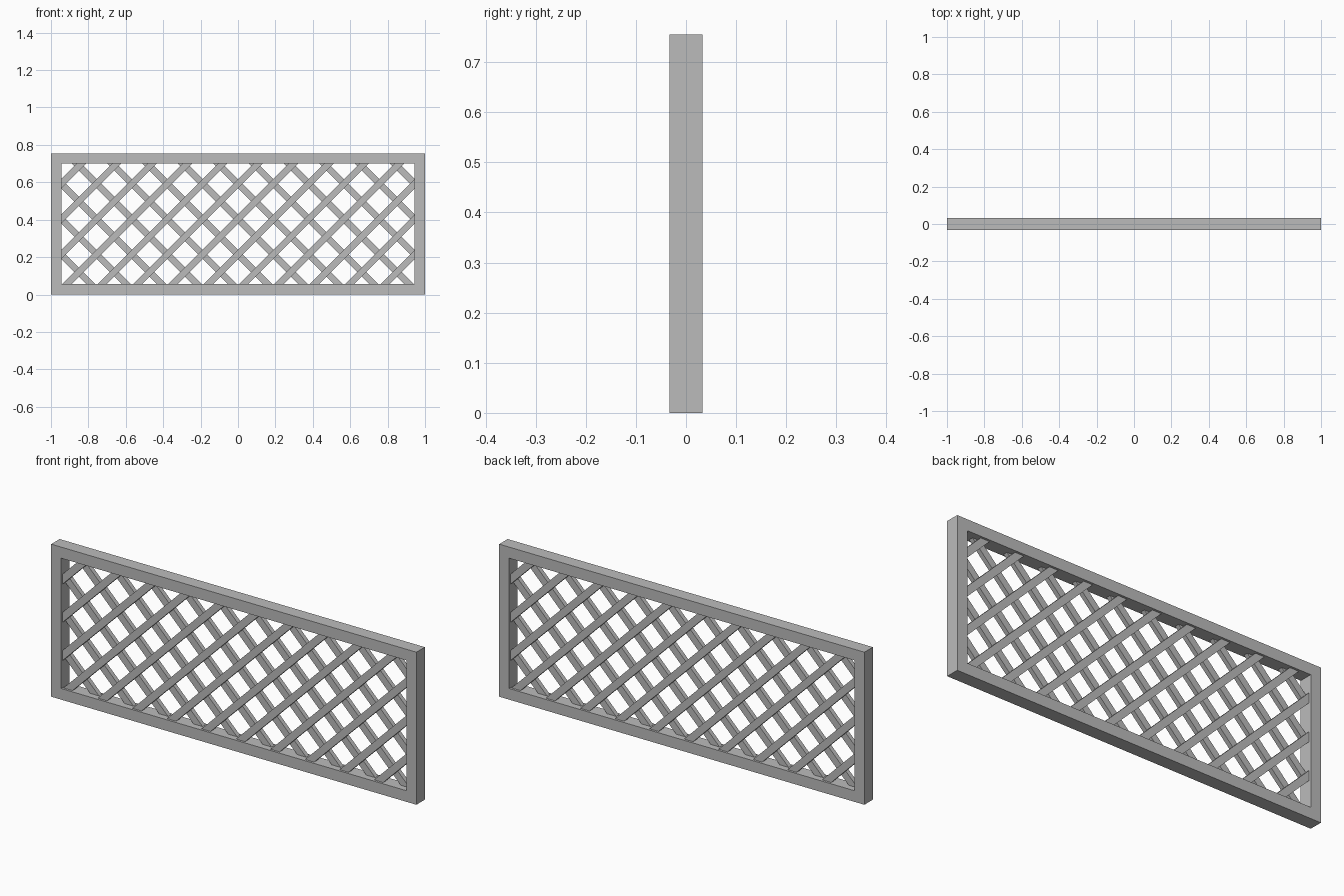
import bpy, bmesh, math
from mathutils import Matrix, Vector

if "Cube" in bpy.data.objects:
    bpy.data.objects.remove(bpy.data.objects["Cube"])

HEIGHT, DEPTH, RAIL = 0.755, 0.066, 0.055
X_IN, Z_LO, Z_HI = 1 - RAIL, RAIL, HEIGHT - RAIL
PITCH = 2 * X_IN / 10            # spacing of the slats along x
SLAT_W, SLAT_T = 0.035, 0.022
TUCK = 0.004                     # slat ends sit slightly inside the frame

grey = bpy.data.materials.new("plain grey")
grey.diffuse_color = (0.5, 0.5, 0.5, 1)
grey.use_nodes = True
grey.node_tree.nodes["Principled BSDF"].inputs["Base Color"].default_value = grey.diffuse_color


def add_object(name, bm):
    bmesh.ops.recalc_face_normals(bm, faces=bm.faces)
    me = bpy.data.meshes.new(name)
    bm.to_mesh(me)
    bm.free()
    me.materials.append(grey)
    ob = bpy.data.objects.new(name, me)
    bpy.context.collection.objects.link(ob)
    return ob


# Rectangular frame: a mitred ring extruded through its depth
bm = bmesh.new()
corners = [(-1, 0), (1, 0), (1, HEIGHT), (-1, HEIGHT)]
inner = [(-X_IN, Z_LO), (X_IN, Z_LO), (X_IN, Z_HI), (-X_IN, Z_HI)]
vo = [bm.verts.new((x, -DEPTH / 2, z)) for x, z in corners]
vi = [bm.verts.new((x, -DEPTH / 2, z)) for x, z in inner]
ring = [bm.faces.new((vo[i], vo[(i + 1) % 4], vi[(i + 1) % 4], vi[i])) for i in range(4)]
ext = bmesh.ops.extrude_face_region(bm, geom=ring, use_keep_orig=True)
moved = [g for g in ext["geom"] if isinstance(g, bmesh.types.BMVert)]
bmesh.ops.translate(bm, verts=moved, vec=(0, DEPTH, 0))
add_object("frame", bm)

# Planes that trim the slats to the opening
TRIM = [((X_IN + TUCK, 0, 0), (1, 0, 0)), ((-X_IN - TUCK, 0, 0), (-1, 0, 0)),
        ((0, 0, Z_HI + TUCK), (0, 0, 1)), ((0, 0, Z_LO - TUCK), (0, 0, -1))]


def slat(name, offset, lean, y):
    """Diagonal bar along z = offset + lean * x, trimmed to the opening."""
    bm = bmesh.new()
    mat = (Matrix.Translation((0, y, offset))
           @ Matrix.Rotation(-lean * math.pi / 4, 4, 'Y')
           @ Matrix.Diagonal((6, SLAT_T, SLAT_W, 1)))
    bmesh.ops.create_cube(bm, size=1, matrix=mat)
    for co, no in TRIM:
        geom = bm.verts[:] + bm.edges[:] + bm.faces[:]
        bmesh.ops.bisect_plane(bm, geom=geom, plane_co=Vector(co),
                               plane_no=Vector(no), clear_outer=True)
        rim = [e for e in bm.edges if e.is_boundary]
        if rim:
            bmesh.ops.holes_fill(bm, edges=rim, sides=0)
    add_object(name, bm)


# Two crossing layers of slats
for n in range(-4, 9):
    c = 0.0255 + n * PITCH
    slat(f"front_slat_{n + 5}", c, 1, -SLAT_T / 2)
    slat(f"back_slat_{n + 5}", c, -1, SLAT_T / 2)
